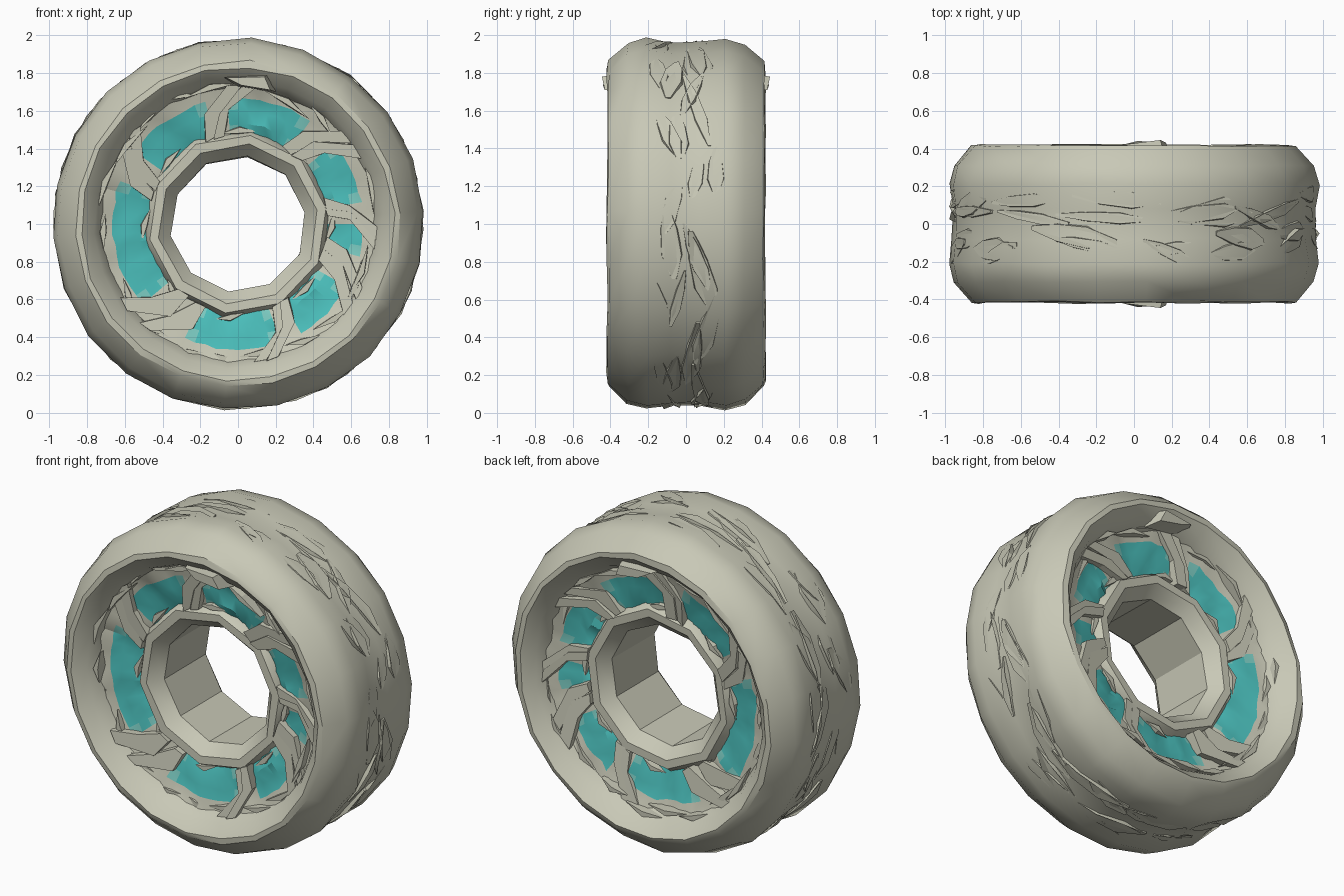
import bpy, bmesh, math, random
from mathutils import Vector

if "Cube" in bpy.data.objects:
    bpy.data.objects.remove(bpy.data.objects["Cube"])

random.seed(7)


def material(name, rgb):
    m = bpy.data.materials.new(name)
    m.diffuse_color = (*rgb, 1)
    m.use_nodes = True
    m.node_tree.nodes["Principled BSDF"].inputs["Base Color"].default_value = m.diffuse_color
    return m


STONE = material("warm grey", (0.58, 0.58, 0.47))
TEAL = material("teal", (0.07, 0.52, 0.50))
PALE = material("pale teal", (0.20, 0.60, 0.54))


def polar(r, a, y):
    """Point at radius r and angle a (degrees) about the axle."""
    a = math.radians(a)
    return Vector((r * math.cos(a), y, 1.0 + r * math.sin(a)))


def finish(name, bm, mats, angle=30):
    bmesh.ops.recalc_face_normals(bm, faces=bm.faces)
    me = bpy.data.meshes.new(name)
    bm.to_mesh(me)
    bm.free()
    ob = bpy.data.objects.new(name, me)
    bpy.context.collection.objects.link(ob)
    for m in mats:
        me.materials.append(m)
    bpy.ops.object.select_all(action='DESELECT')
    ob.select_set(True)
    bpy.context.view_layer.objects.active = ob
    bpy.ops.object.shade_smooth_by_angle(angle=math.radians(angle))
    return ob


def lathe(name, half, sides, offset=0, jitter=0.0):
    """Revolve a half profile (r, y), mirrored in y, about the axle."""
    prof = half + [(r, -y) for r, y in reversed(half)]
    bm = bmesh.new()
    rings = []
    for i in range(sides):
        a = offset + 360 * i / sides
        rings.append([bm.verts.new(polar(r + random.uniform(-jitter, jitter), a,
                                         y + random.uniform(-jitter, jitter)))
                      for r, y in prof])
    n = len(prof)
    for i in range(sides):
        p, q = rings[i], rings[(i + 1) % sides]
        for j in range(n):
            k = (j + 1) % n
            bm.faces.new((p[j], p[k], q[k], q[j]))
    return finish(name, bm, [STONE], 32)


def wedge(bm, base, tip):
    """Faceted shard: a base outline joined to a smaller raised outline."""
    b = [bm.verts.new(v) for v in base]
    t = [bm.verts.new(v) for v in tip]
    n = len(b)
    bm.faces.new(b)
    bm.faces.new(t)
    for i in range(n):
        k = (i + 1) % n
        bm.faces.new((b[i], b[k], t[k], t[i]))


# tyre: rounded shoulders, sloped inner lip
lathe("tyre", [(0.965, 0.08), (0.985, 0.21), (0.955, 0.31), (0.865, 0.412),
               (0.83, 0.418), (0.765, 0.36), (0.71, 0.26), (0.70, 0.10)], 22, 4, 0.006)

# hub: flared ten-sided bore
lathe("hub", [(0.36, 0.20), (0.425, 0.275), (0.475, 0.275), (0.51, 0.22)], 10, 10, 0.004)

# tread: long slanted shards around the outside
bm = bmesh.new()
for i in range(52):
    a = i * 360 / 26 + random.uniform(-6, 6)
    y = random.uniform(0.03, 0.16) * (1 if i % 2 else -1)
    length, wide = random.uniform(8, 17), random.uniform(0.03, 0.075)
    slant = random.uniform(-0.07, 0.07)
    steps = [(-1, 0.25), (-0.35, 1), (0.35, 0.8), (1, 0.2)]
    outline = [(s, w) for s, w in steps] + [(s, -w) for s, w in reversed(steps)]
    top = random.uniform(0.975, 0.992)
    base = [polar(0.93, a + s * length, y + slant * s + w * wide) for s, w in outline]
    tip = [polar(top - 0.022 * abs(s) + random.uniform(-0.006, 0.006), a + s * length,
                 y + slant * s + w * wide * 0.8) for s, w in outline]
    wedge(bm, base, tip)
finish("tread_shards", bm, [STONE], 25)

# coloured wheel disc: teal windows broken by plain gaps
GAPS = [(100, 6), (47, 8), (6, 4), (-22, 8), (-66, 5), (-127, 13), (153, 7)]


def gap_distance(a):
    return min(abs((a - c + 180) % 360 - 180) - w for c, w in GAPS)


BANDS = [(0.47, 0.23), (0.53, 0.25), (0.60, 0.26), (0.665, 0.275), (0.74, 0.30)]
bm = bmesh.new()
N = 72
for side in (-1, 1):
    grid = [[bm.verts.new(polar(r + random.uniform(-0.008, 0.008), i * 360 / N,
                                side * (y + random.uniform(-0.012, 0.012))))
             for r, y in BANDS] for i in range(N)]
    for i in range(N):
        k = (i + 1) % N
        d = gap_distance((i + 0.5) * 360 / N)
        for j in range(len(BANDS) - 1):
            f = bm.faces.new((grid[i][j], grid[k][j], grid[k][j + 1], grid[i][j + 1]))
            if j < 3 and d > 0:
                f.material_index = 2 if d < 3 and j != 1 else 1
disc = finish("wheel_disc", bm, [STONE, TEAL, PALE], 25)

# spokes: skewed ribs from hub to tyre at each gap
bm = bmesh.new()
for side in (-1, 1):
    for c, w in GAPS:
        for skew in (-0.5, 0.5):
            m = c + skew * w
            base = [polar(0.47, m + 9, side * 0.2), polar(0.6, m + w * 0.6, side * 0.2),
                    polar(0.74, m - 9, side * 0.24), polar(0.74, m - 15, side * 0.24),
                    polar(0.6, m - w * 0.5, side * 0.2), polar(0.47, m + 2, side * 0.2)]
            lift = random.uniform(0.07, 0.10)
            tip = [v + Vector((random.uniform(-.01, .01), side * lift, random.uniform(-.01, .01)))
                   for v in base]
            wedge(bm, base, tip)
finish("spokes", bm, [STONE], 25)

# rim slivers: thin tangential shards inside the lip and by the hub
bm = bmesh.new()
for side in (-1, 1):
    for i in range(30):
        outer = i < 22
        a = i * 360 / 22 + random.uniform(-5, 5) if outer else i * 45 + random.uniform(-9, 9)
        r = random.uniform(0.69, 0.75) if outer else 0.495
        length = random.uniform(7, 13)
        tilt = random.uniform(-0.03, 0.03)
        outline = [(-1, 0), (0, 0.025), (1, 0), (0, -0.02)]
        y0 = 0.22
        y1 = random.uniform(0.29, 0.36) if outer else 0.27
        base = [polar(r + tilt * s + h, a + s * length, side * y0) for s, h in outline]
        tip = [polar(r + tilt * s + h * 0.7, a + s * length,
                     side * (y1 - 0.03 * abs(s))) for s, h in outline]
        wedge(bm, base, tip)
finish("rim_slivers", bm, [STONE], 25)

# small clip on the upper rim, both sides
bm = bmesh.new()
for side in (-1, 1):
    base = [Vector((x, side * 0.33, z)) for x, z in
            [(-0.10, 1.78), (0.17, 1.80), (0.20, 1.70), (0.0, 1.73)]]
    tip = [Vector((x, side * y, z)) for x, y, z in
           [(-0.06, 0.42, 1.775), (0.14, 0.445, 1.78), (0.17, 0.43, 1.71), (0.02, 0.44, 1.735)]]
    wedge(bm, base, tip)
finish("rim_clip", bm, [STONE], 25)
